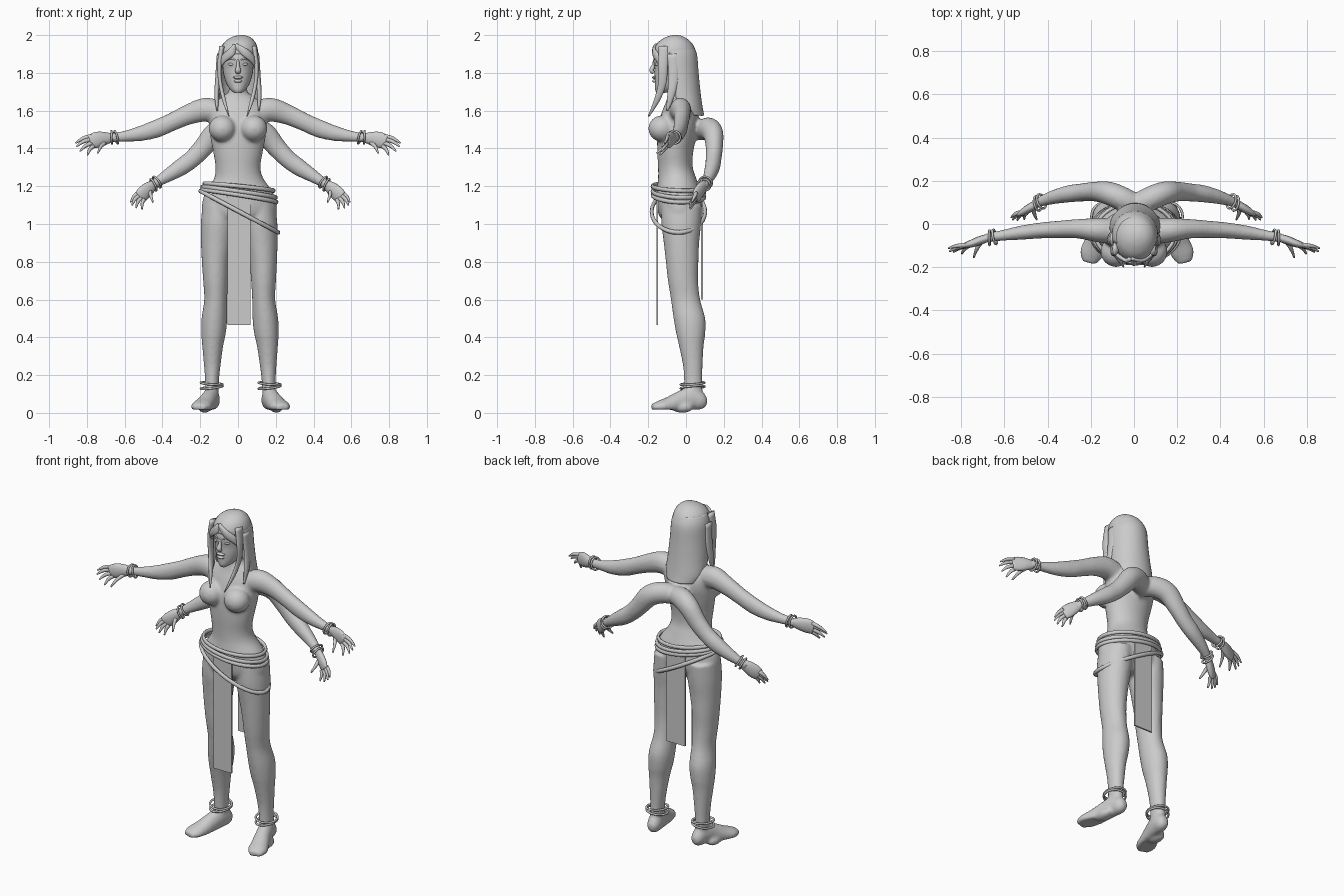
import bpy, bmesh, math
from mathutils import Vector

grey = bpy.data.materials.new("plain grey")
grey.diffuse_color = (0.6, 0.6, 0.6, 1)


def smooth_rows(rows, n=4):
    """Catmull-Rom interpolation of rows of numbers."""
    out = []
    for i in range(len(rows) - 1):
        a, b, c, d = rows[max(i - 1, 0)], rows[i], rows[i + 1], rows[min(i + 2, len(rows) - 1)]
        for k in range(n):
            t = k / n
            out.append([0.5 * (2 * q + (r - p) * t + (2 * p - 5 * q + 4 * r - s) * t * t
                               + (3 * q - p - 3 * r + s) * t ** 3) for p, q, r, s in zip(a, b, c, d)])
    return out + [list(rows[-1])]


def loft(name, rings, loop=False, sheet=False):
    """Skin a list of rings; loop joins last to first, sheet leaves rings open."""
    bm = bmesh.new()
    vs = [[bm.verts.new(p) for p in r] for r in rings]
    m = len(rings[0])
    for i in range(len(vs) if loop else len(vs) - 1):
        a, b = vs[i], vs[(i + 1) % len(vs)]
        for j in range(m - 1 if sheet else m):
            k = (j + 1) % m
            bm.faces.new((a[j], a[k], b[k], b[j]))
    if not loop and not sheet:
        bm.faces.new(vs[0])
        bm.faces.new(vs[-1])
    bmesh.ops.recalc_face_normals(bm, faces=bm.faces)
    me = bpy.data.meshes.new(name)
    bm.to_mesh(me)
    bm.free()
    ob = bpy.data.objects.new(name, me)
    bpy.context.collection.objects.link(ob)
    me.materials.append(grey)
    me.shade_smooth()
    return ob


def stack(name, rows, n=4, sides=24, arc=None):
    """Horizontal ovals: z, centre x, half width, front y, back y."""
    a0, a1 = arc or (0, 360)
    steps = sides - 1 if arc else sides
    rings = []
    for z, cx, hx, f, b in smooth_rows(rows, n):
        ang = [math.radians(a0 + (a1 - a0) * i / steps) for i in range(sides)]
        rings.append([(cx + hx * math.cos(t), (f + b) / 2 + (b - f) / 2 * math.sin(t), z) for t in ang])
    return loft(name, rings, sheet=bool(arc))


def tube(name, rows, s=1, dx=0, hint=(0, 0, 1), n=4, sides=14, loop=False):
    """Tube along x, y, z, side radius, up radius; s mirrors, dx shifts."""
    rows = rows if loop else smooth_rows(rows, n)
    pts = [Vector((r[0] * s + dx, r[1], r[2])) for r in rows]
    rings, c = [], len(pts)
    for i, r in enumerate(rows):
        nxt = pts[(i + 1) % c] if loop else pts[min(i + 1, c - 1)]
        prv = pts[i - 1] if loop else pts[max(i - 1, 0)]
        t = (nxt - prv).normalized()
        side = t.cross(Vector(hint)).normalized()
        up = side.cross(t)
        rings.append([pts[i] + side * r[3] * math.cos(2 * math.pi * j / sides)
                      + up * r[4] * math.sin(2 * math.pi * j / sides) for j in range(sides)])
    return loft(name, rings, loop=loop)


def ball(name, c, r):
    rows = [(c[2] - r[2] * math.cos(a), c[0], r[0] * math.sin(a), c[1] - r[1] * math.sin(a),
             c[1] + r[1] * math.sin(a)) for a in [0.05 + i * (math.pi - 0.1) / 10 for i in range(11)]]
    return stack(name, rows, 1, 16)


def ring(name, c, rx, ry, r, slope=(0, 0), flat=1.0):
    """Closed band on an oval, tilted by the x and y slopes."""
    rows = []
    for i in range(32):
        a = 2 * math.pi * i / 32
        x, y = rx * math.cos(a), ry * math.sin(a)
        rows.append((c[0] + x, c[1] + y, c[2] + slope[0] * x + slope[1] * y, r, r * flat))
    return tube(name, rows, sides=8, loop=True)


def bangle(name, c, axis, r):
    """Round bracelet about any axis."""
    ob = ring(name, (0, 0, 0), r, r, 0.0055)
    ob.rotation_mode = 'QUATERNION'
    ob.rotation_quaternion = Vector(axis).to_track_quat('Z', 'Y')
    ob.location = c


# torso and neck
body = [stack("body", [
    (0.99, 0.005, 0.08, -0.09, 0.04), (1.04, 0.006, 0.185, -0.14, 0.08), (1.10, 0.007, 0.198, -0.155, 0.09),
    (1.17, 0.006, 0.178, -0.155, 0.08), (1.24, 0.004, 0.131, -0.148, 0.055), (1.30, 0, 0.119, -0.148, 0.036),
    (1.38, 0, 0.131, -0.152, 0.038), (1.46, 0, 0.146, -0.152, 0.055), (1.54, 0, 0.153, -0.143, 0.07),
    (1.60, 0, 0.15, -0.125, 0.06), (1.65, 0, 0.115, -0.105, 0.04), (1.69, 0, 0.06, -0.095, 0.02)], sides=32)]
body.append(stack("neck", [(1.6, 0, 0.065, -0.1, 0.03), (1.68, 0, 0.05, -0.098, 0.012),
                           (1.76, 0, 0.05, -0.1, 0.012)]))

for s, tag in ((1, "left"), (-1, "right")):
    # bust
    body.append(ball("bust", (s * 0.083, -0.128, 1.505), (0.073, 0.072, 0.07)))
    # legs and feet
    body.append(stack("leg", [(z, s * cx + 0.005 + 0.008 * (1.1 - z), hx, f, b) for z, cx, hx, f, b in (
        (1.1, 0.108, 0.085, -0.13, 0.085), (1.0, 0.113, 0.09, -0.13, 0.08), (0.9, 0.12, 0.083, -0.118, 0.07),
        (0.8, 0.126, 0.073, -0.107, 0.066), (0.7, 0.127, 0.066, -0.096, 0.064), (0.6, 0.127, 0.061, -0.08, 0.075),
        (0.5, 0.135, 0.068, -0.066, 0.102), (0.42, 0.14, 0.065, -0.052, 0.102), (0.35, 0.145, 0.055, -0.036, 0.093),
        (0.25, 0.148, 0.044, -0.016, 0.088), (0.17, 0.15, 0.037, -0.01, 0.086), (0.07, 0.152, 0.035, -0.01, 0.09))]))
    foot = tube("foot", [(0.142, 0.11, 0.055, 0.018, 0.02), (0.146, 0.085, 0.06, 0.036, 0.045),
                         (0.155, 0.03, 0.075, 0.042, 0.062), (0.172, -0.03, 0.06, 0.045, 0.055),
                         (0.194, -0.09, 0.04, 0.052, 0.045), (0.212, -0.14, 0.032, 0.054, 0.034),
                         (0.222, -0.18, 0.03, 0.032, 0.018)], s, 0.014, sides=20)
    for v in foot.data.vertices:
        v.co.z = max(v.co.z, 0.017)
    body += [foot, ball("sole", (s * 0.19 + 0.014, -0.02, 0.03), (0.035, 0.06, 0.03))]
    # upper pair of arms
    body.append(tube("arm", [
        (0.08, -0.035, 1.585, 0.06, 0.06), (0.17, -0.028, 1.605, 0.056, 0.064), (0.26, -0.022, 1.58, 0.045, 0.054),
        (0.35, -0.025, 1.54, 0.04, 0.048), (0.43, -0.03, 1.505, 0.037, 0.048), (0.52, -0.04, 1.478, 0.033, 0.04),
        (0.61, -0.053, 1.463, 0.025, 0.028), (0.69, -0.066, 1.455, 0.021, 0.025)], s, sides=18))
    # lower pair of arms, rising from the middle of the back
    body.append(tube("lower_arm", [
        (-0.02, 0.075, 1.49, 0.05, 0.05), (0.06, 0.115, 1.505, 0.056, 0.06), (0.13, 0.143, 1.48, 0.054, 0.06),
        (0.19, 0.15, 1.41, 0.046, 0.053), (0.25, 0.146, 1.347, 0.042, 0.048), (0.31, 0.14, 1.302, 0.04, 0.046),
        (0.38, 0.125, 1.258, 0.033, 0.036), (0.44, 0.105, 1.22, 0.024, 0.026), (0.475, 0.088, 1.195, 0.021, 0.024)],
        s, 0.01, sides=18))

    # hands: palm, four fingers and a thumb for each pair
    hands = (("upper", 0, [(0.67, -0.062, 1.456, 0.018, 0.024), (0.71, -0.075, 1.452, 0.02, 0.037),
                           (0.75, -0.09, 1.445, 0.018, 0.043), (0.785, -0.1, 1.435, 0.012, 0.036)],
              [((0.775, -0.097, 1.465), (0.86, -0.112, 1.428)), ((0.78, -0.1, 1.448), (0.855, -0.127, 1.41)),
               ((0.775, -0.1, 1.428), (0.836, -0.13, 1.385)), ((0.765, -0.1, 1.412), (0.797, -0.138, 1.365)),
               ((0.705, -0.08, 1.43), (0.742, -0.155, 1.375))]),
             ("lower", 0.012, [(0.455, 0.098, 1.21, 0.018, 0.024), (0.485, 0.08, 1.187, 0.02, 0.036),
                               (0.515, 0.062, 1.16, 0.018, 0.04), (0.535, 0.05, 1.142, 0.012, 0.034)],
              [((0.54, 0.053, 1.163), (0.58, 0.03, 1.115)), ((0.535, 0.05, 1.15), (0.573, 0.02, 1.1)),
               ((0.525, 0.05, 1.137), (0.552, 0.018, 1.085)), ((0.51, 0.052, 1.13), (0.52, 0.022, 1.078)),
               ((0.477, 0.07, 1.17), (0.462, 0.02, 1.115))]))
    for level, dx, palm, fingers in hands:
        tube(f"{level}_palm_{tag}", palm, s, dx)
        for i, (a, b) in enumerate(fingers):
            a, b = Vector(a), Vector(b)
            mid = (a + b) / 2 + Vector((0.004, 0.003, 0.006))
            tube(f"{level}_finger_{tag}_{i + 1}", [(*a, 0.011, 0.012), (*mid, 0.009, 0.01), (*b, 0.004, 0.004)],
                 s, dx, n=3, sides=8)

    # bracelets and anklets
    for i in range(2):
        bangle(f"upper_bracelet_{tag}_{i + 1}", (s * (0.645 + 0.024 * i), -0.06 - 0.004 * i, 1.459),
               (s, -0.2 + 0.2 * i, -0.25 + 0.2 * i), 0.034)
        bangle(f"lower_bracelet_{tag}_{i + 1}", (s * (0.44 + 0.018 * i) + 0.011, 0.105 - 0.01 * i, 1.222 - 0.015 * i),
               (s, -0.4 + 0.15 * i, -0.7 + 0.2 * i), 0.034)
        ring(f"anklet_{tag}_{i + 1}", (s * 0.153 + 0.014, 0.035, 0.135 + 0.02 * i), 0.058, 0.063, 0.006,
             (0.12 - 0.2 * i, 0.08))

# blend torso, legs and arms into one skin
bpy.ops.object.select_all(action='DESELECT')
for ob in body:
    ob.select_set(True)
bpy.context.view_layer.objects.active = body[0]
bpy.ops.object.join()
rm = body[0].modifiers.new("skin", 'REMESH')
rm.mode, rm.voxel_size, rm.use_smooth_shade = 'VOXEL', 0.009, True
sm = body[0].modifiers.new("soften", 'SMOOTH')
sm.factor, sm.iterations = 0.5, 5

# head and face
stack("head", [(1.693, 0, 0.018, -0.155, -0.115), (1.71, 0, 0.04, -0.163, -0.06), (1.74, 0, 0.06, -0.165, -0.02),
               (1.78, 0, 0.074, -0.166, 0.01), (1.82, 0, 0.081, -0.166, 0.03), (1.87, 0, 0.084, -0.173, 0.04),
               (1.92, 0, 0.08, -0.16, 0.03), (1.97, 0, 0.05, -0.12, 0)])
tube("nose", [(0, -0.165, 1.87, 0.007, 0.008), (0, -0.172, 1.84, 0.009, 0.01), (0, -0.182, 1.813, 0.015, 0.012),
              (0, -0.17, 1.8, 0.012, 0.008)], hint=(0, 1, 0))
ball("upper_lip", (0, -0.166, 1.776), (0.026, 0.014, 0.008))
ball("lower_lip", (0, -0.165, 1.757), (0.022, 0.014, 0.009))
for s, tag in ((1, "left"), (-1, "right")):
    ball(f"eye_{tag}", (s * 0.034, -0.154, 1.845), (0.017, 0.011, 0.008))
    tube(f"brow_{tag}", [(0.014, -0.168, 1.868, 0.004, 0.004), (0.036, -0.162, 1.876, 0.005, 0.005),
                         (0.058, -0.146, 1.868, 0.003, 0.003)], s, sides=8)
    # front hair locks, fringe and side locks
    tube(f"hair_lock_{tag}", [(0.085, -0.115, 1.94, 0.014, 0.03), (0.098, -0.122, 1.84, 0.012, 0.026),
                              (0.094, -0.125, 1.75, 0.01, 0.022), (0.075, -0.152, 1.66, 0.01, 0.016),
                              (0.048, -0.198, 1.57, 0.003, 0.004)], s, hint=(0, 1, 0))
    tube(f"side_lock_{tag}", [(0.1, -0.07, 1.9, 0.012, 0.03), (0.108, -0.065, 1.78, 0.012, 0.028),
                              (0.113, -0.08, 1.68, 0.012, 0.02), (0.11, -0.1, 1.6, 0.004, 0.005)], s, hint=(0, 1, 0))
    tube(f"fringe_{tag}", [(-0.015 * s, -0.158, 1.945, 0.01, 0.014), (0.035, -0.168, 1.91, 0.011, 0.022),
                           (0.075, -0.146, 1.875, 0.01, 0.02), (0.093, -0.115, 1.83, 0.006, 0.01)], s)

# crown of hair and the long sheet down the back
stack("hair_crown", [(1.9, 0.004, 0.102, -0.172, 0.055), (1.93, 0.006, 0.098, -0.168, 0.047),
                     (1.965, 0.01, 0.08, -0.145, 0.025), (1.99, 0.015, 0.048, -0.105, -0.01),
                     (2.0, 0.02, 0.012, -0.07, -0.04)])
back = stack("hair_back", [(1.95, 0.004, 0.088, -0.155, 0.035), (1.9, 0.004, 0.105, -0.165, 0.058),
                           (1.8, 0.004, 0.11, -0.155, 0.067), (1.7, 0.004, 0.115, -0.135, 0.077),
                           (1.62, 0.005, 0.117, -0.105, 0.088), (1.575, 0.006, 0.1, -0.075, 0.097)],
             arc=(-18, 198))
back.modifiers.new("thickness", 'SOLIDIFY').thickness = 0.012

# wrapped belts and the low diagonal sash
for i, (z, sl, rx) in enumerate(((1.195, -0.1, 0.185), (1.168, -0.14, 0.196), (1.148, -0.16, 0.2))):
    ring(f"belt_{i + 1}", (0.005, -0.04, z), rx, 0.138, 0.009, (sl, -0.04), 1.3)
ring("sash", (0.007, -0.04, 1.065), 0.207, 0.142, 0.01, (-0.53, 0), 1.2)


def panel(name, x0, x1, y, z0, z1):
    bpy.ops.mesh.primitive_cube_add(size=1, location=((x0 + x1) / 2, y, (z0 + z1) / 2))
    ob = bpy.context.object
    ob.name, ob.scale = name, (x1 - x0, 0.009, z1 - z0)
    ob.data.materials.append(grey)


# hanging cloth strips
panel("front_cloth", -0.055, 0.067, -0.152, 0.465, 1.15)
panel("back_cloth", -0.055, 0.067, 0.085, 0.6, 1.14)
